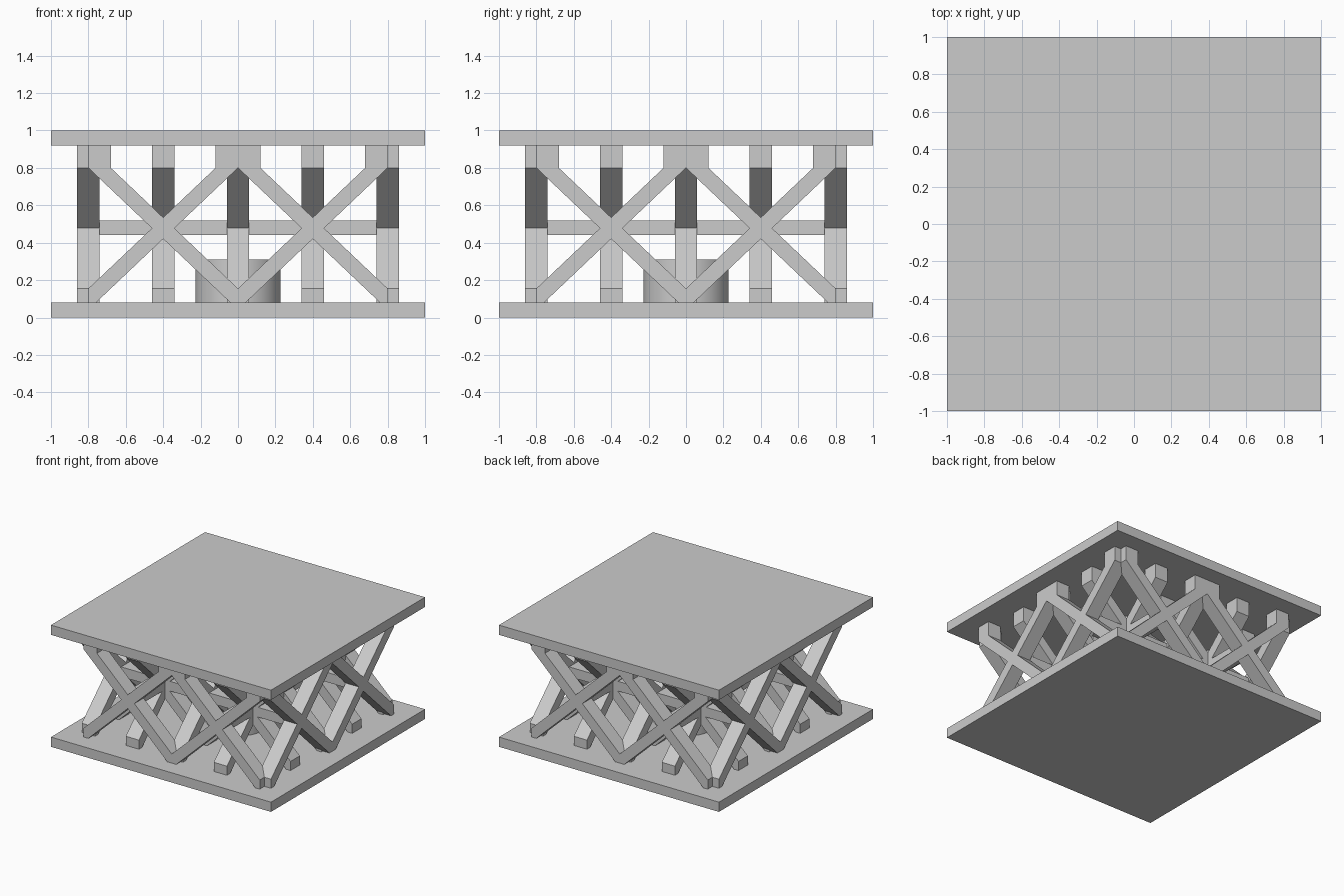
import bpy, bmesh, math
from mathutils import Vector

if "Cube" in bpy.data.objects:
    bpy.data.objects.remove(bpy.data.objects["Cube"])

grey = bpy.data.materials.new("light_grey")
grey.diffuse_color = (0.6, 0.6, 0.6, 1)
grey.use_nodes = True
grey.node_tree.nodes["Principled BSDF"].inputs["Base Color"].default_value = grey.diffuse_color


def finish(name, bm):
    bmesh.ops.recalc_face_normals(bm, faces=bm.faces)
    me = bpy.data.meshes.new(name)
    bm.to_mesh(me)
    bm.free()
    me.materials.append(grey)
    ob = bpy.data.objects.new(name, me)
    bpy.context.collection.objects.link(ob)
    return ob


def box(name, lo, hi):
    bm = bmesh.new()
    bmesh.ops.create_cube(bm, size=1)
    for v in bm.verts:
        v.co = [lo[i] if v.co[i] < 0 else hi[i] for i in range(3)]
    return finish(name, bm)


# Strut outline: clipped foot, slanted shaft, upright head
STRUT = [(0, .08), (0, .155), (.68, .80), (.68, .92), (.8, .92), (.8, .80), (.041, .08)]
HALF = 0.06


def strut(name, plane, start, direction, along_x):
    """Extrude the outline in the vertical plane at the given offset."""
    bm = bmesh.new()
    pts = []
    for u, z in STRUT:
        a = start + direction * u
        pts.append((a, plane - HALF, z) if along_x else (plane - HALF, a, z))
    face = bm.faces.new([bm.verts.new(p) for p in pts])
    ext = bmesh.ops.extrude_face_region(bm, geom=[face])
    shift = Vector((0, 2 * HALF, 0)) if along_x else Vector((2 * HALF, 0, 0))
    for g in ext["geom"]:
        if isinstance(g, bmesh.types.BMVert):
            g.co += shift
    return finish(name, bm)


# Plates
box("bottom_plate", (-1, -1, 0), (1, 1, .08))
box("top_plate", (-1, -1, .92), (1, 1, 1))

# Crossed struts in five planes each way, two crossings per plane
for along_x in (True, False):
    for plane in (-.8, -.4, 0, .4, .8):
        for left in (-.8, 0):
            strut("rising_strut", plane, left, 1, along_x)
            strut("falling_strut", plane, left + .8, -1, along_x)

# Level bars joining the crossings
for s in (-.4, .4):
    box("level_bar_x", (-.8, s - .06, .44), (.8, s + .06, .52))
    box("level_bar_y", (s - .06, -.8, .44), (s + .06, .8, .52))

# Central drum
bm = bmesh.new()
bmesh.ops.create_cone(bm, cap_ends=True, segments=64, radius1=.228, radius2=.228, depth=.23)
bmesh.ops.translate(bm, verts=bm.verts, vec=(0, 0, .195))
drum = finish("drum", bm)
bpy.context.view_layer.objects.active = drum
drum.select_set(True)
bpy.ops.object.shade_smooth_by_angle(angle=math.radians(40))
